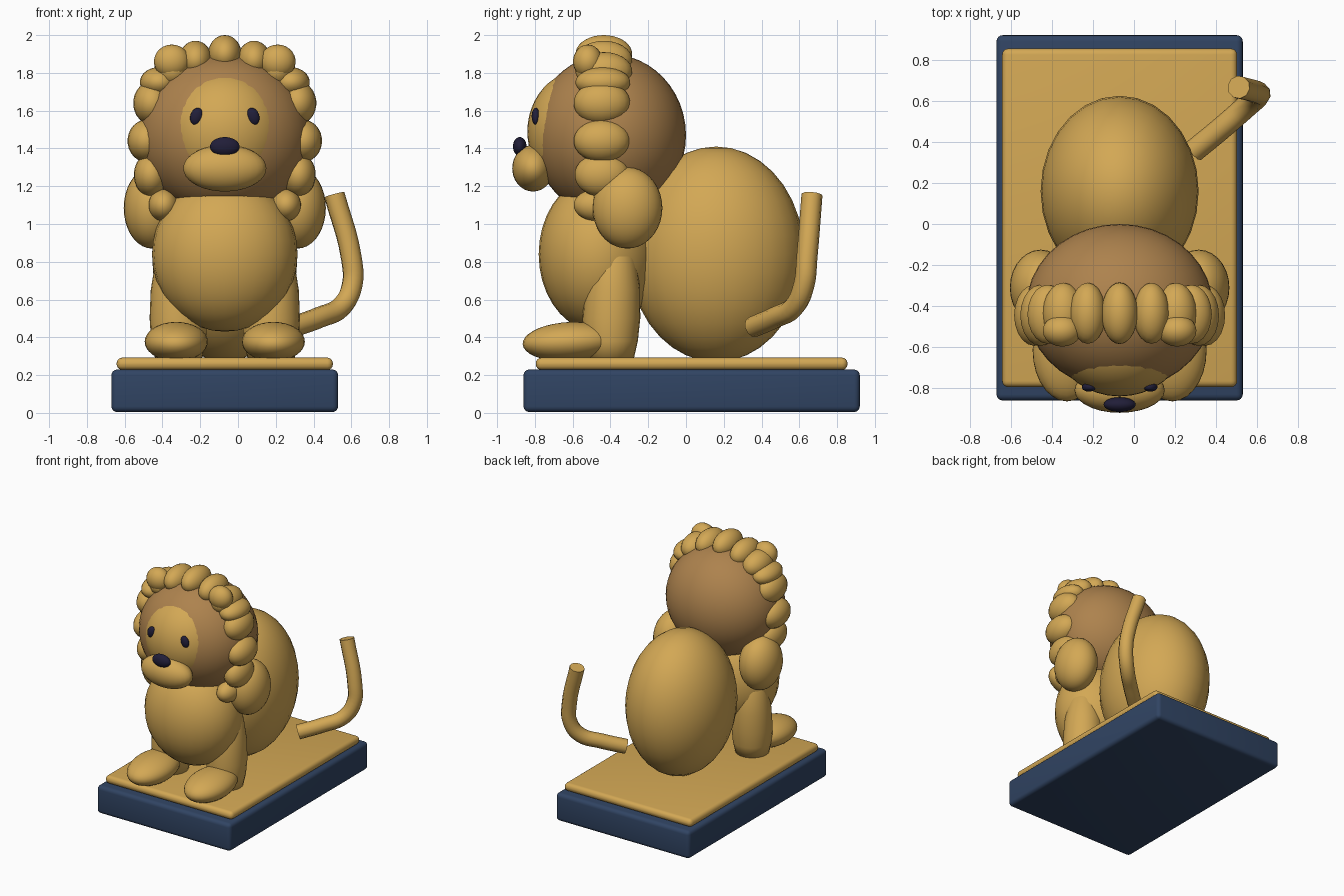
import bpy, bmesh, math
from mathutils import Matrix

old = bpy.data.objects.get("Cube")
if old:
    bpy.data.objects.remove(old, do_unlink=True)

CX = -0.07  # symmetry plane of the animal


def material(name, color):
    m = bpy.data.materials.new(name)
    m.use_nodes = True
    m.diffuse_color = (*color, 1)
    m.node_tree.nodes["Principled BSDF"].inputs["Base Color"].default_value = (*color, 1)
    return m


TAN = material("golden tan", (0.65, 0.39, 0.09))
BROWN = material("mane brown", (0.42, 0.225, 0.075))
BLUE = material("base blue", (0.03, 0.058, 0.125))
DARK = material("dark navy", (0.015, 0.013, 0.04))


def add(name, bm, mat, smooth=True):
    me = bpy.data.meshes.new(name)
    bm.to_mesh(me)
    bm.free()
    for p in me.polygons:
        p.use_smooth = smooth
    me.materials.append(mat)
    ob = bpy.data.objects.new(name, me)
    bpy.context.collection.objects.link(ob)
    return ob


def ball(name, loc, radii, mat=TAN, tilt_x=0, tilt_y=0, segs=28):
    """Ellipsoid; x is measured from the symmetry plane."""
    bm = bmesh.new()
    bmesh.ops.create_uvsphere(bm, u_segments=segs, v_segments=segs * 2 // 3, radius=1)
    turn = Matrix.Rotation(tilt_y, 4, 'Y') @ Matrix.Rotation(tilt_x, 4, 'X')
    place = Matrix.Translation((CX + loc[0], loc[1], loc[2]))
    bm.transform(place @ turn @ Matrix.Diagonal((*radii, 1)))
    return add(name, bm, mat)


def pair(name, loc, radii, mat=TAN, tilt_x=0, tilt_y=0, segs=28):
    for side, s in (("left", 1), ("right", -1)):
        ball(f"{side}_{name}", (s * loc[0], loc[1], loc[2]), radii, mat, tilt_x, s * tilt_y, segs)


def slab(name, center, size, mat, bevel):
    bm = bmesh.new()
    bmesh.ops.create_cube(bm, size=1)
    bm.transform(Matrix.Translation(center) @ Matrix.Diagonal((*size, 1)))
    bmesh.ops.bevel(bm, geom=bm.edges[:], offset=bevel, segments=4, profile=0.5, affect='EDGES')
    ob = add(name, bm, mat)
    bpy.context.view_layer.objects.active = ob
    ob.select_set(True)
    bpy.ops.object.shade_smooth_by_angle(angle=math.radians(30))
    ob.select_set(False)


# Stand
slab("base", (CX, 0.03, 0.117), (1.2, 1.78, 0.225), BLUE, 0.03)
slab("top_board", (CX, 0.03, 0.26), (1.145, 1.65, 0.065), TAN, 0.03)

# Torso
ball("rear_body", (0, 0.16, 0.84), (0.385, 0.465, 0.57))
ball("chest", (0, -0.465, 0.84), (0.385, 0.315, 0.41))

# Shoulder tufts
pair("shoulder", (0.385, -0.31, 1.085), (0.15, 0.185, 0.215))


# Front legs, lathed with a soft swell, and feet
def leg(name, x):
    bm = bmesh.new()
    rings = []
    for r, y, z in ((0.12, -0.40, 0.27), (0.145, -0.40, 0.38), (0.153, -0.395, 0.5),
                    (0.147, -0.39, 0.65), (0.12, -0.385, 0.82), (0.07, -0.385, 0.92)):
        rings.append([bm.verts.new((CX + x + r * math.cos(a), y + r * math.sin(a), z))
                      for a in (2 * math.pi * i / 24 for i in range(24))])
    for lo, hi in zip(rings, rings[1:]):
        for i in range(24):
            j = (i + 1) % 24
            bm.faces.new((lo[i], lo[j], hi[j], hi[i]))
    bm.faces.new(rings[0][::-1])
    bm.faces.new(rings[-1])
    add(name, bm, TAN)


leg("left_front_leg", 0.245)
leg("right_front_leg", -0.245)
pair("foot", (0.257, -0.615, 0.377), (0.167, 0.25, 0.104), tilt_x=math.radians(3))

# Head and face
ball("head", (0, -0.405, 1.47), (0.455, 0.405, 0.43), BROWN, segs=36)
ball("face", (0, -0.55, 1.49), (0.325, 0.29, 0.325), segs=36)
ball("muzzle", (0, -0.81, 1.295), (0.22, 0.11, 0.123))
ball("nose", (0, -0.88, 1.41), (0.078, 0.036, 0.05), DARK)
pair("eye", (0.15, -0.795, 1.57), (0.033, 0.022, 0.046), DARK, tilt_y=math.radians(-18), segs=18)

# Mane curls around the head: x, y, z, then radii
ball("mane_curl_top", (0, -0.435, 1.9), (0.088, 0.15, 0.1))
curls = (
    (0.155, -0.435, 1.87, 0.088, 0.15, 0.1),
    (0.275, -0.435, 1.81, 0.1, 0.15, 0.1),
    (0.28, -0.52, 1.86, 0.095, 0.078, 0.09),
    (0.35, -0.44, 1.75, 0.1, 0.145, 0.08),
    (0.385, -0.445, 1.64, 0.1, 0.15, 0.115),
    (0.415, -0.445, 1.44, 0.1, 0.15, 0.112),
    (0.39, -0.445, 1.26, 0.092, 0.145, 0.115),
    (0.325, -0.47, 1.1, 0.08, 0.125, 0.085),
)
for n, c in enumerate(curls):
    pair(f"mane_curl_{n + 1}", c[:3], c[3:], segs=20)

# Tail
curve = bpy.data.curves.new("tail", 'CURVE')
curve.dimensions = '3D'
curve.bevel_depth = 0.056
curve.bevel_resolution = 3
curve.resolution_u = 5
curve.use_fill_caps = True
path = ((0.29, 0.355, 0.455), (0.43, 0.47, 0.505), (0.55, 0.575, 0.565),
        (0.605, 0.625, 0.68), (0.6, 0.64, 0.82), (0.51, 0.667, 1.155))
spline = curve.splines.new('BEZIER')
spline.bezier_points.add(len(path) - 1)
for p, co in zip(spline.bezier_points, path):
    p.co = co
    p.handle_left_type = p.handle_right_type = 'AUTO'
curve.materials.append(TAN)
bpy.context.collection.objects.link(bpy.data.objects.new("tail", curve))
